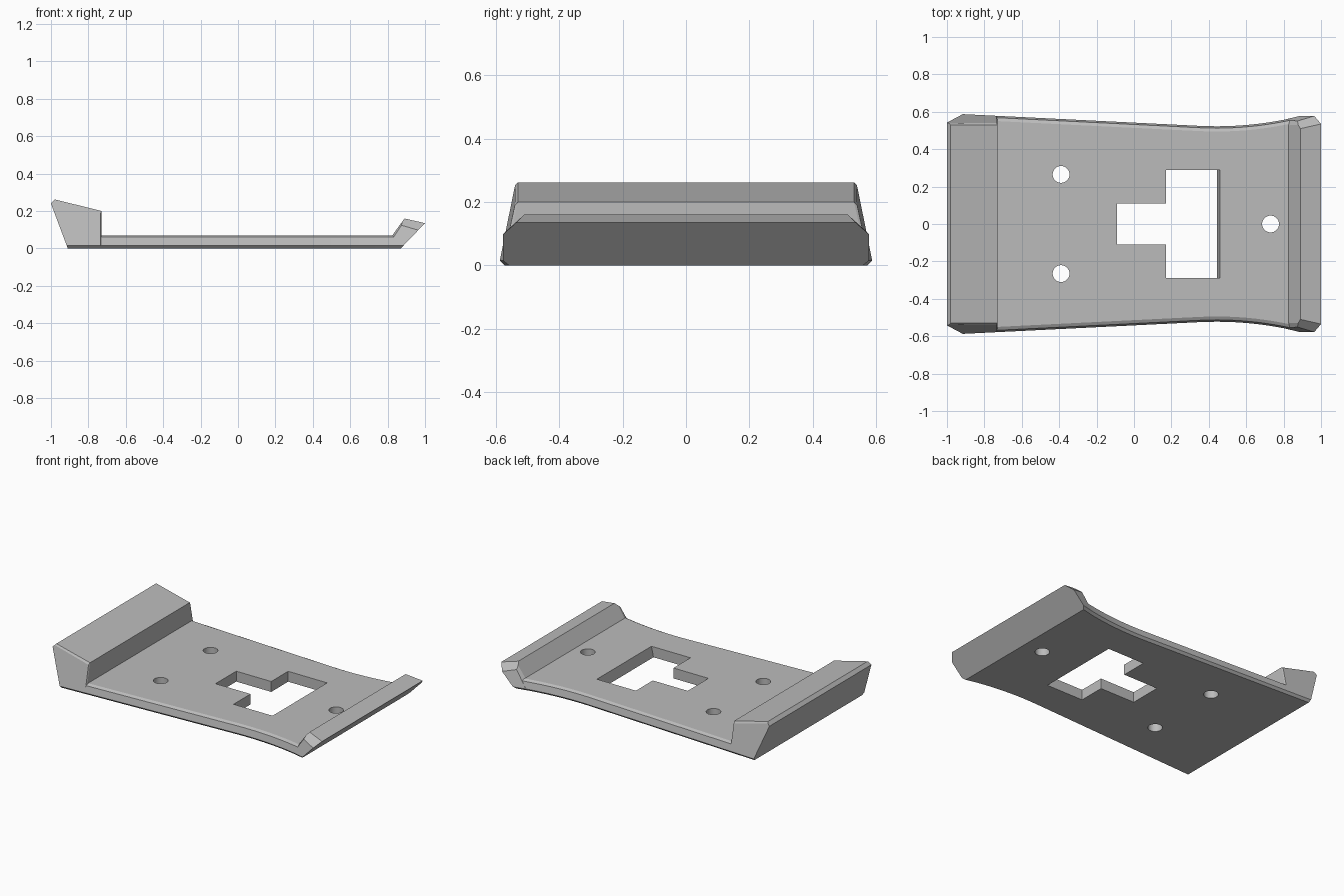
import bpy, bmesh
from mathutils import Vector

if "Cube" in bpy.data.objects:
    bpy.data.objects.remove(bpy.data.objects["Cube"])

grey = bpy.data.materials.new("plain grey")
grey.use_nodes = True
grey.diffuse_color = (0.5, 0.5, 0.5, 1)
grey.node_tree.nodes["Principled BSDF"].inputs["Base Color"].default_value = (0.5, 0.5, 0.5, 1)

TAPER = 0.22      # how far the side walls lean in per unit of height
FLOOR = 0.07      # height of the plate


def half_width(x):
    """Plan outline: a straight taper, then a flare towards the lip."""
    return 0.542 - 0.0495 * x + 0.27 * max(0, x - 0.35) ** 2


def finish(bm, name):
    bmesh.ops.recalc_face_normals(bm, faces=bm.faces)
    mesh = bpy.data.meshes.new(name)
    bm.to_mesh(mesh)
    bm.free()
    mesh.materials.append(grey)
    ob = bpy.data.objects.new(name, mesh)
    bpy.context.collection.objects.link(ob)
    return ob


def loft(bm, rings):
    loops = [[bm.verts.new(p) for p in ring] for ring in rings]
    n = len(loops[0])
    for a, b in zip(loops, loops[1:]):
        for i in range(n):
            j = (i + 1) % n
            bm.faces.new((a[i], a[j], b[j], b[i]))
    bm.faces.new(loops[0])
    bm.faces.new(loops[-1])


def slice_both_sides(bm, point, normal):
    """Cut away everything outside a plane and its mirror across y."""
    for s in (1, -1):
        co = Vector((point[0], point[1] * s, point[2]))
        no = Vector((normal[0], normal[1] * s, normal[2])).normalized()
        bmesh.ops.bisect_plane(bm, geom=bm.verts[:] + bm.edges[:] + bm.faces[:],
                               plane_co=co, plane_no=no, clear_outer=True)
        edges = [e for e in bm.edges if e.is_boundary]
        if edges:
            bmesh.ops.holes_fill(bm, edges=edges, sides=0)


def end_piece(name, profile, x0, x1, chamfers):
    """Side profile extruded across, with leaning walls and chamfers."""
    bm = bmesh.new()
    loft(bm, [[(x, y, z) for x, z in profile] for y in (-0.8, 0.8)])
    w = half_width(x0)
    slope = (half_width(x1) - w) / (x1 - x0)
    slice_both_sides(bm, (x0, w, 0.015), (-slope, 1, TAPER))
    slice_both_sides(bm, (x0, w, 0.015), (-slope, 1, -1))
    for point, normal in chamfers:
        slice_both_sides(bm, point, normal)
    return finish(bm, name)


def boolean(target, tool, operation):
    mod = target.modifiers.new(operation.lower(), "BOOLEAN")
    mod.operation = operation
    mod.solver = "EXACT"
    mod.object = tool
    bpy.context.view_layer.objects.active = target
    bpy.ops.object.modifier_apply(modifier=mod.name)
    bpy.data.objects.remove(tool)


# Plate with chamfered rim
stations = [-0.85, 0.35] + [0.35 + 0.05 * i for i in range(1, 11)]
rings = []
for x in stations:
    w = half_width(x)
    side = [(w - 0.015, 0), (w, 0.015), (w - 0.01, 0.06), (w - 0.028, FLOOR)]
    rings.append([(x, y, z) for y, z in side] + [(x, -y, z) for y, z in reversed(side)])
bm = bmesh.new()
loft(bm, rings)
plate = finish(bm, "base_plate")

# Tall stop block at one end
block = end_piece(
    "stop_block",
    [(-0.91, 0), (-0.73, 0), (-0.73, 0.2), (-0.98, 0.262), (-1, 0.24)],
    -0.91, -0.73,
    [((-0.73, 0.53, 0.2), (0.2, 1, 0.8)),
     ((-0.73, 0.53, 0.2), (1, 0.5, 0.11))])

# Upturned lip at the other end, with clipped corners
corner = [Vector(p) for p in ((0.96, 0.575, 0.1), (1, 0.535, 0.135), (0.89, 0.51, 0.16))]
clip = (corner[1] - corner[0]).cross(corner[2] - corner[0])
if clip.y < 0:
    clip.negate()
lip = end_piece(
    "upturned_lip",
    [(0.775, 0), (0.87, 0), (1, 0.135), (0.89, 0.16)],
    0.8, 0.96,
    [(corner[0], clip),
     ((0.825, 0.527, FLOOR), (-1, 0.5, 0.7))])

boolean(plate, block, "UNION")
boolean(plate, lip, "UNION")

# T-shaped opening with one sloped wall
bm = bmesh.new()
outline = [(-0.09, 0.11), (0.17, 0.11), (0.17, 0.29), (0.445, 0.29)]
outline += [(x, -y) for x, y in reversed(outline)]
loft(bm, [[(x + (lean if x > 0.4 else 0), y, z) for x, y in outline]
          for z, lean in ((-0.07, -0.015), (0.14, 0.03))])
boolean(plate, finish(bm, "opening_cutter"), "DIFFERENCE")

# Screw holes
for x, y in ((-0.39, 0.265), (-0.39, -0.265), (0.73, 0)):
    bpy.ops.mesh.primitive_cylinder_add(vertices=32, radius=0.045, depth=0.4, location=(x, y, 0))
    hole = bpy.context.object
    hole.data.materials.append(grey)
    boolean(plate, hole, "DIFFERENCE")

# Smooth the holes and flared sides, keep the edges sharp
bpy.ops.object.select_all(action="DESELECT")
plate.select_set(True)
bpy.context.view_layer.objects.active = plate
bpy.ops.object.shade_smooth_by_angle(angle=0.25)
